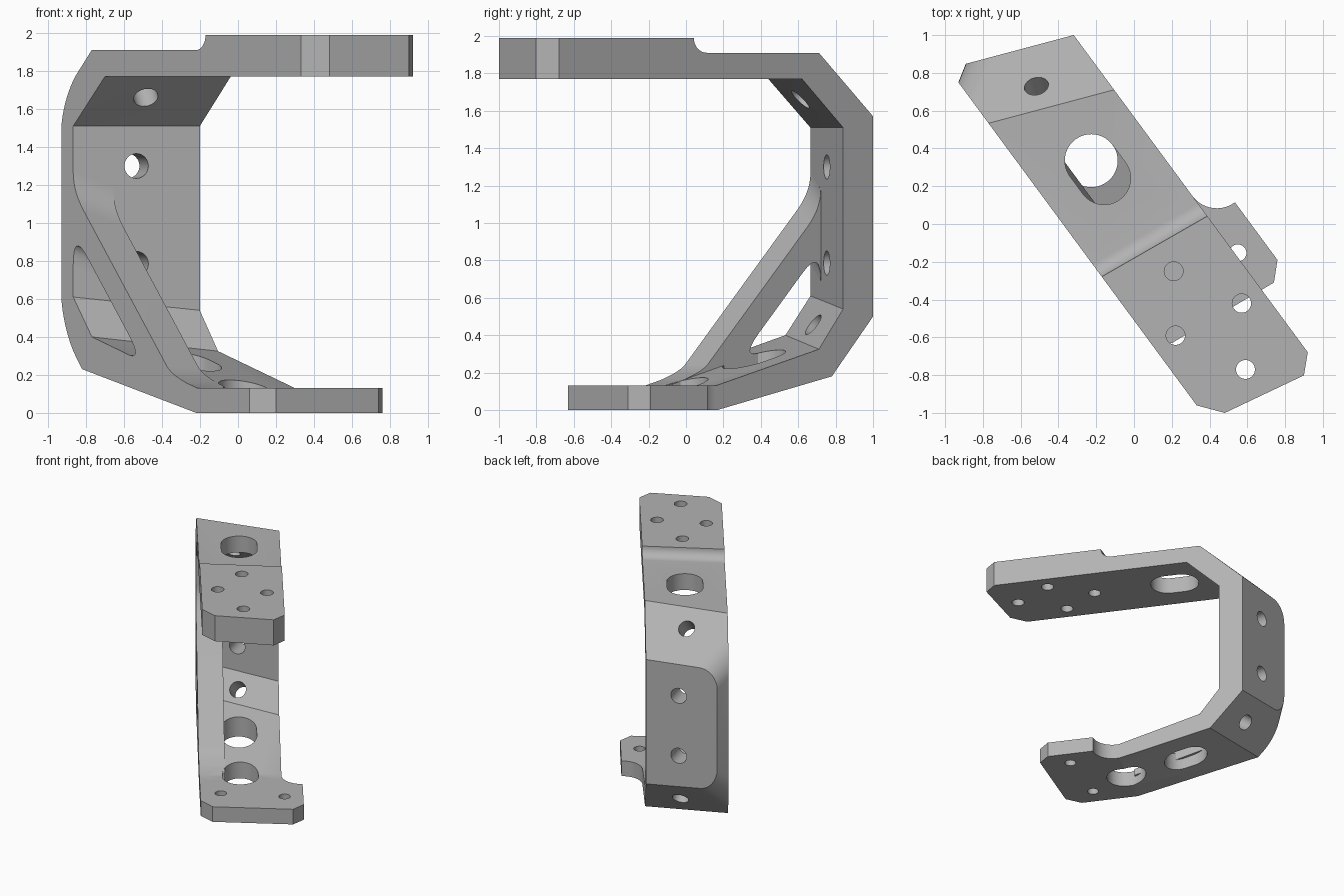
import bpy, bmesh, math
from mathutils import Vector

if "Cube" in bpy.data.objects:
    bpy.data.objects.remove(bpy.data.objects["Cube"], do_unlink=True)

# Bracket axes: U runs along the arms towards the tips, V across the width
U = Vector((0.594, -0.805, 0))
V = Vector((0.805, 0.594, 0))
Z = Vector((0, 0, 1))
BACK = Vector((-0.255, 0.967, 0))      # the back wall is skewed to the arms
V0, V1, VM = -0.303, 0.337, 0.017

grey = bpy.data.materials.new("machined grey")
grey.use_nodes = True
colour = (0.45, 0.45, 0.45, 1)
grey.diffuse_color = colour
grey.node_tree.nodes["Principled BSDF"].inputs["Base Color"].default_value = colour


def at(u, v, z):
    return U * u + V * v + Z * z


def bezier(a, c, b, n=8):
    """Rounded corner from a to b around corner c, as (u, z) pairs."""
    a, b, c = Vector(a), Vector(b), Vector(c)
    return [tuple(a * (1 - t) ** 2 + c * (2 * t * (1 - t)) + b * t * t)
            for t in (i / n for i in range(n + 1))]


def loft(bm, ring_a, ring_b):
    a = [bm.verts.new(p) for p in ring_a]
    b = [bm.verts.new(p) for p in ring_b]
    bm.faces.new(a)
    bm.faces.new(b[::-1])
    for i in range(len(a)):
        j = (i + 1) % len(a)
        bm.faces.new((a[j], a[i], b[i], b[j]))


def finish(bm, name):
    bmesh.ops.recalc_face_normals(bm, faces=bm.faces[:])
    mesh = bpy.data.meshes.new(name)
    bm.to_mesh(mesh)
    bm.free()
    mesh.materials.append(grey)
    ob = bpy.data.objects.new(name, mesh)
    bpy.context.scene.collection.objects.link(ob)
    return ob


def combine(target, other, operation):
    mod = target.modifiers.new(operation, 'BOOLEAN')
    mod.object, mod.operation, mod.solver = other, operation, 'EXACT'
    bpy.context.view_layer.objects.active = target
    bpy.ops.object.modifier_apply(modifier=mod.name)
    bpy.data.objects.remove(other, do_unlink=True)


def slice_off(bm, p, q, outward):
    """Cut away what lies beyond the upright plane through p and q."""
    p, q = Vector((*p, 0)), Vector((*q, 0))
    n = (q - p).cross(Z).normalized()
    if n.dot(Vector((*outward, 0))) < 0:
        n.negate()
    cut = bmesh.ops.bisect_plane(bm, geom=bm.verts[:] + bm.edges[:] + bm.faces[:],
                                 plane_co=p, plane_no=n, clear_outer=True)
    edges = [e for e in cut["geom_cut"] if isinstance(e, bmesh.types.BMEdge)]
    bmesh.ops.edgeloop_fill(bm, edges=edges)
    return p, n


# C-shaped frame: one profile per side, as (u right, z right, u left, z left)
profile = [
    (0.15, 0, 0.15, 0), (0.04, 0, 0.04, 0),
    (-0.72, 0.18, -0.97, 0.23), (-0.994, 0.50, -1.246, 0.55),
    (-0.994, 1.57, -1.246, 1.57), (-0.634, 1.91, -0.886, 1.91),
]
for i in range(9):                      # concave step up to the thicker pad
    s, c = math.sin(i * math.pi / 16), math.cos(i * math.pi / 16)
    profile.append((0.112 + 0.085 * s, 1.99 - 0.08 * c, 0.038 + 0.085 * s, 1.99 - 0.08 * c))
profile += [
    (1.196, 1.99, 1.071, 1.99), (1.196, 1.77, 1.071, 1.77),
    (-0.522, 1.77, -0.77, 1.77), (-0.795, 1.51, -1.05, 1.51),
    (-0.795, 0.54, -1.05, 0.61), (-0.634, 0.325, -0.884, 0.40),
    (0.05, 0.13, 0.05, 0.13), (0.15, 0.13, 0.15, 0.13),
]
bm = bmesh.new()
loft(bm, [at(p[0], V1, p[1]) for p in profile], [at(p[2], V0, p[3]) for p in profile])

# Clipped corners on the upper tip
slice_off(bm, (0.92, -0.68), (0.90, -0.80), (1, 0))
slice_off(bm, (0.33, -0.96), (0.48, -1.0), (0, -1))

# Clipped back corner, blended into both slanted panels
p, n = slice_off(bm, (-0.93, 0.75), (-0.89, 0.85), (-1, 0))
blend = [e for e in bm.edges
         if all(abs((v.co - p).dot(n)) < 1e-4 for v in e.verts)
         and (e.verts[0].co - e.verts[1].co).xy.length > 0.02]
bmesh.ops.recalc_face_normals(bm, faces=bm.faces[:])
bmesh.ops.bevel(bm, geom=blend, offset=0.13, offset_type='OFFSET', segments=8,
                profile=0.5, affect='EDGES', clamp_overlap=True)
frame = finish(bm, "bracket_frame")

# Lower mounting plate with an ear on one side
outline = [(0.05, V0), (0.512, V0), (0.626, -0.213), (0.689, 0.412), (0.604, 0.498)]
for i in range(11):
    a = math.pi / 2 * (1 - i / 10)
    outline.append((0.065 + 0.16 * math.sin(a), 0.498 - 0.161 * math.cos(a)))
outline.append((0.05, V1))
bm = bmesh.new()
loft(bm, [at(u, v, 0) for u, v in outline], [at(u, v, 0.13) for u, v in outline])
combine(frame, finish(bm, "lower_plate"), 'UNION')

# Holes and slots
bm = bmesh.new()


def slot(u_a, u_b, r, z0, z1):
    ring = []
    for i in range(50):
        a = math.pi * (i % 25) / 24 + (math.pi if i >= 25 else 0)
        u = u_b if i < 25 else u_a
        ring.append((u + r * math.sin(a), VM + r * math.cos(a)))
    loft(bm, [at(u, v, z0) for u, v in ring], [at(u, v, z1) for u, v in ring])


def drill(centre, axis, r, before, after):
    axis = Vector(axis).normalized()
    side = axis.cross(V).normalized()
    up = axis.cross(side)
    ring = [Vector(centre) + (side * math.cos(a) + up * math.sin(a)) * r
            for a in (i * math.tau / 32 for i in range(32))]
    loft(bm, [q - axis * before for q in ring], [q + axis * after for q in ring])


slot(-0.404, -0.289, 0.14, 1.6, 2.1)
slot(-0.475, -0.404, 0.14, -0.1, 0.5)
slot(0.04, 0.08, 0.14, -0.1, 0.4)
for x, y in ((0.21, -0.25), (0.57, -0.42), (0.22, -0.59), (0.59, -0.77)):
    drill((x, y, 1.9), Z, 0.05, 0.3, 0.3)
for x, y in ((0.55, -0.153), (0.11, -0.39)):
    drill((x, y, 0.05), Z, 0.045, 0.2, 0.2)
for z in (0.785, 1.30):
    drill((-0.535, 0.753, z), BACK, 0.065, 0.1, 0.35)
drill((-0.485, 0.61, 1.66), BACK + Z, 0.065, 0.1, 0.35)
drill((-0.477, 0.675, 0.46), BACK * 0.78 - Z * 0.62, 0.065, 0.1, 0.4)
combine(frame, finish(bm, "hole_cutter"), 'DIFFERENCE')


# Diagonal brace on one side, with rounded ends where it meets wall and arm
def brace_ring(v, wall):
    top, low = 0.002 - 1.11 * wall, -0.209 - 1.11 * wall
    pts = [(wall - 0.05, top + 0.1)]
    pts += bezier((wall, top + 0.1), (wall, top), (wall + 0.09, top - 0.1))
    pts += bezier((-0.22, 0.246), (-0.172, 0.193), (0.02, 0.137))
    pts += [(0.02, 0.08), (-0.58, 0.25)]
    pts += bezier((-0.58, 0.31), (-0.429, 0.267), (-0.56, 0.413))
    pts += bezier((wall + 0.12, low - 0.133), (wall, low), (wall, low - 0.18))
    pts.append((wall - 0.05, low - 0.18))
    return [at(u, v, z) for u, z in pts]


bm = bmesh.new()
loft(bm, brace_ring(V0, -1.05), brace_ring(-0.1, -0.969))
combine(frame, finish(bm, "diagonal_brace"), 'UNION')

# Smooth the round surfaces, keep the machined edges sharp
bpy.ops.object.select_all(action='DESELECT')
frame.select_set(True)
bpy.context.view_layer.objects.active = frame
bpy.ops.object.shade_smooth_by_angle(angle=math.radians(25))
